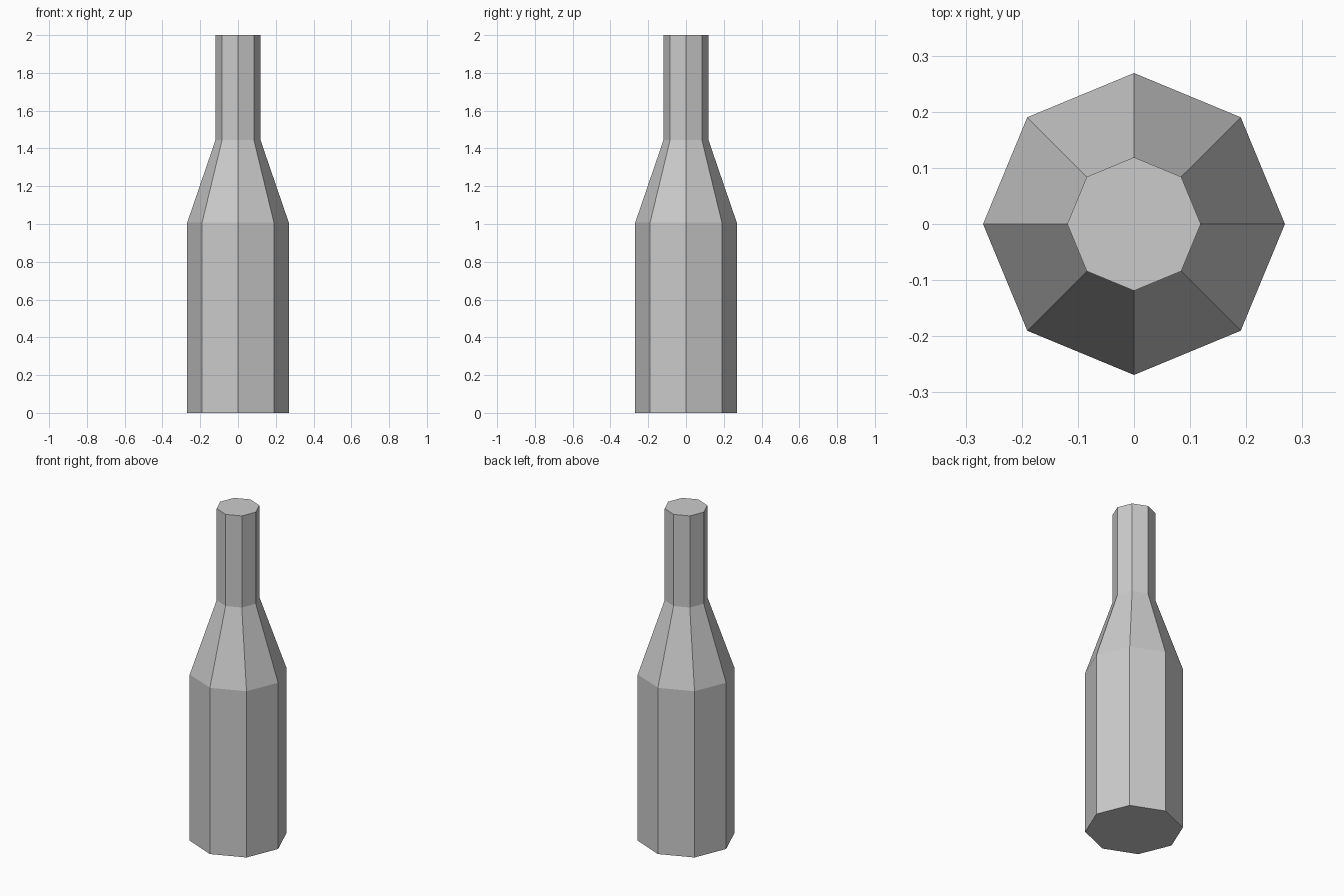
import bpy, bmesh
from math import cos, sin, pi

if "Cube" in bpy.data.objects:
    bpy.data.objects.remove(bpy.data.objects["Cube"])

SIDES = 8
# (radius, height) rings: base, top of body, shoulder, top of neck
PROFILE = [(0.269, 0.0), (0.269, 1.007), (0.119, 1.445), (0.119, 2.0)]


def lathe(name, profile, sides):
    """Revolve a profile into a closed, flat-faced solid."""
    bm = bmesh.new()
    rings = [[bm.verts.new((r * cos(2 * pi * i / sides), r * sin(2 * pi * i / sides), z))
              for i in range(sides)] for r, z in profile]
    for low, high in zip(rings, rings[1:]):
        for i in range(sides):
            j = (i + 1) % sides
            bm.faces.new((low[i], low[j], high[j], high[i]))
    bm.faces.new(rings[0][::-1])
    bm.faces.new(rings[-1])
    mesh = bpy.data.meshes.new(name)
    bm.to_mesh(mesh)
    bm.free()
    obj = bpy.data.objects.new(name, mesh)
    bpy.context.collection.objects.link(obj)
    return obj


# Bottle: straight body, sloped shoulder and narrow neck
lathe("bottle", PROFILE, SIDES)
